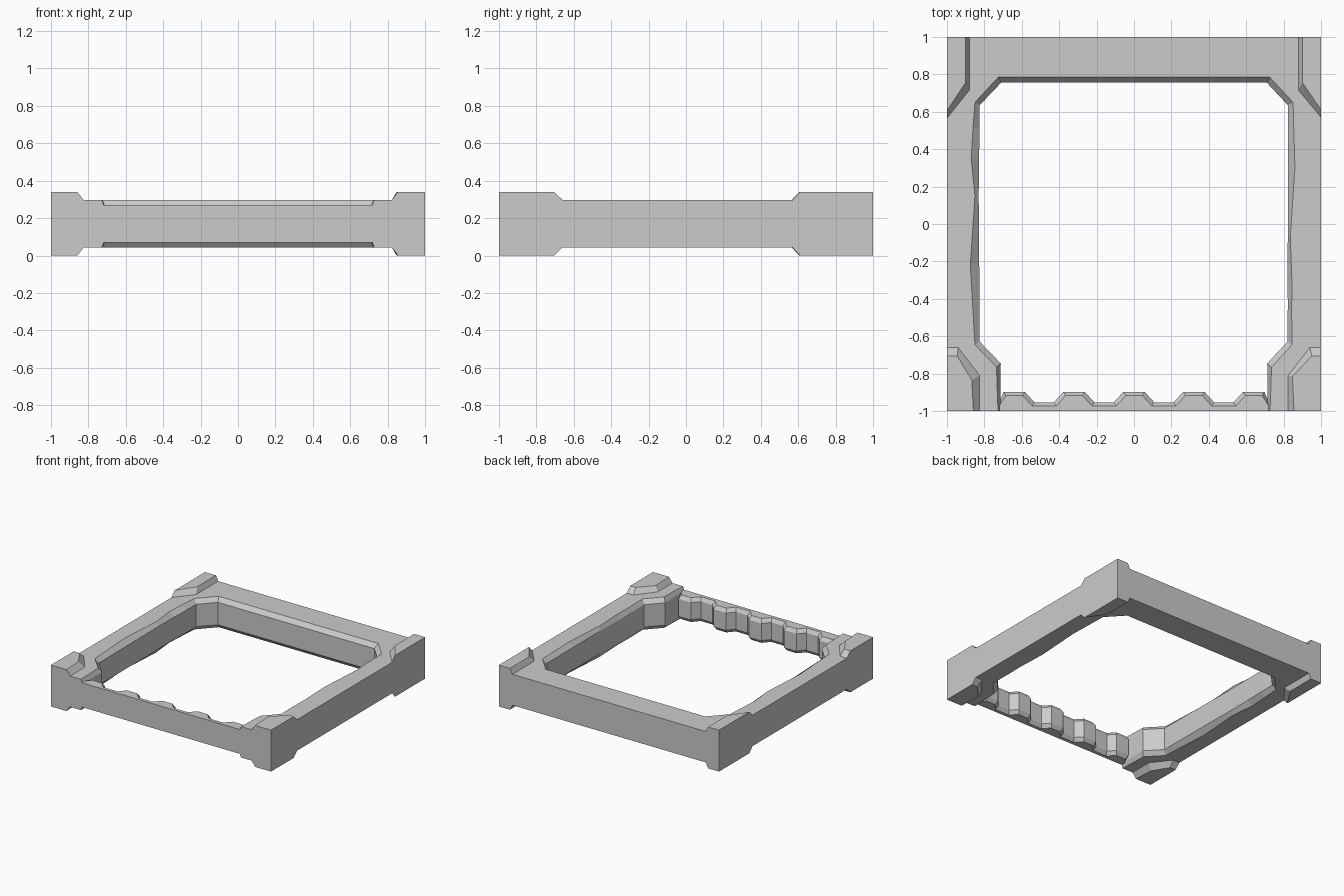
import bpy, bmesh

if "Cube" in bpy.data.objects:
    bpy.data.objects.remove(bpy.data.objects["Cube"])

H = 0.34          # overall height; everything is symmetric about H / 2


def loft(name, layers):
    """Skin a stack of (outline, z) layers with matching point counts."""
    bm = bmesh.new()
    rings = [[bm.verts.new((x, y, z)) for x, y in pts] for pts, z in layers]
    n = len(rings[0])
    for a, b in zip(rings, rings[1:]):
        for i in range(n):
            j = (i + 1) % n
            bm.faces.new((a[i], a[j], b[j], b[i]))
    bm.faces.new(rings[0][::-1])
    bm.faces.new(rings[-1])
    bm.normal_update()
    bmesh.ops.triangulate(bm, faces=[f for f in bm.faces if len(f.verts) > 4],
                          ngon_method='EAR_CLIP')
    bmesh.ops.recalc_face_normals(bm, faces=bm.faces[:])
    mesh = bpy.data.meshes.new(name)
    bm.to_mesh(mesh)
    bm.free()
    ob = bpy.data.objects.new(name, mesh)
    bpy.context.collection.objects.link(ob)
    return ob


def bevelled(name, edge, inner, z_top, z_bevel):
    """Slab whose inner outline bulges out between top and bottom bevels."""
    return loft(name, [(edge, H - z_top), (inner, H - z_bevel),
                       (inner, z_bevel), (edge, z_top)])


# U-shaped frame: back and side walls with chipped inner bevels
outer = [(-1, -1), (-1, 1), (1, 1), (1, -1)]
edge = outer + [
    (0.727, -1), (0.735, -0.765), (0.845, -0.645),
    (0.842, -0.45), (0.845, -0.33), (0.835, -0.07), (0.86, 0.30), (0.85, 0.65),
    (0.725, 0.785), (-0.725, 0.785),
    (-0.85, 0.65), (-0.86, 0.52), (-0.87, 0.35), (-0.85, 0.15), (-0.875, -0.22),
    (-0.85, -0.645), (-0.735, -0.765), (-0.727, -1)]
inner = outer + [
    (0.715, -1), (0.712, -0.745), (0.82, -0.628),
    (0.822, -0.42), (0.82, -0.30), (0.822, -0.05), (0.822, 0.28), (0.822, 0.635),
    (0.71, 0.755), (-0.71, 0.755),
    (-0.825, 0.635), (-0.825, 0.50), (-0.828, 0.35), (-0.83, 0.15), (-0.827, -0.22),
    (-0.825, -0.628), (-0.712, -0.745), (-0.715, -1)]
bevelled("frame_walls", edge, inner, 0.297, 0.262)


# Thin front wall with five scalloped ridges on the inside
def scallops(crest, trough, half, foot):
    pts = [(0.72, -1), (-0.72, -1)]
    for k in range(-2, 3):
        c = 0.32 * k
        pts += [(c - foot, trough), (c - half, crest),
                (c + half, crest), (c + foot, trough)]
    return [(max(-0.72, min(0.72, x)), y) for x, y in pts]


bevelled("front_wall", scallops(-0.917, -0.972, 0.045, 0.095),
         scallops(-0.897, -0.953, 0.057, 0.108), 0.27, 0.24)

# Raised corner pads above and below: (base outline, top outline)
pads = {
    "front_left_pad": (
        [(-1, -1), (-0.825, -1), (-0.825, -0.81), (-0.94, -0.66), (-1, -0.66)],
        [(-1, -1), (-0.858, -1), (-0.867, -0.835), (-0.945, -0.705), (-1, -0.705)]),
    "front_right_pad": (
        [(1, -1), (0.823, -1), (0.823, -0.81), (0.94, -0.66), (1, -0.66)],
        [(1, -1), (0.855, -1), (0.847, -0.815), (0.95, -0.705), (1, -0.705)]),
    "back_left_pad": (
        [(-1, 1), (-0.88, 1), (-0.88, 0.715), (-1, 0.565)],
        [(-1, 1), (-0.9, 1), (-0.9, 0.755), (-1, 0.605)]),
    "back_right_pad": (
        [(1, 1), (0.878, 1), (0.878, 0.715), (1, 0.57)],
        [(1, 1), (0.9, 1), (0.9, 0.755), (1, 0.61)]),
}
for name, (base, top) in pads.items():
    loft(name + "_upper", [(base, 0.297), (top, H)])
    loft(name + "_lower", [(top, 0), (base, H - 0.297)])
